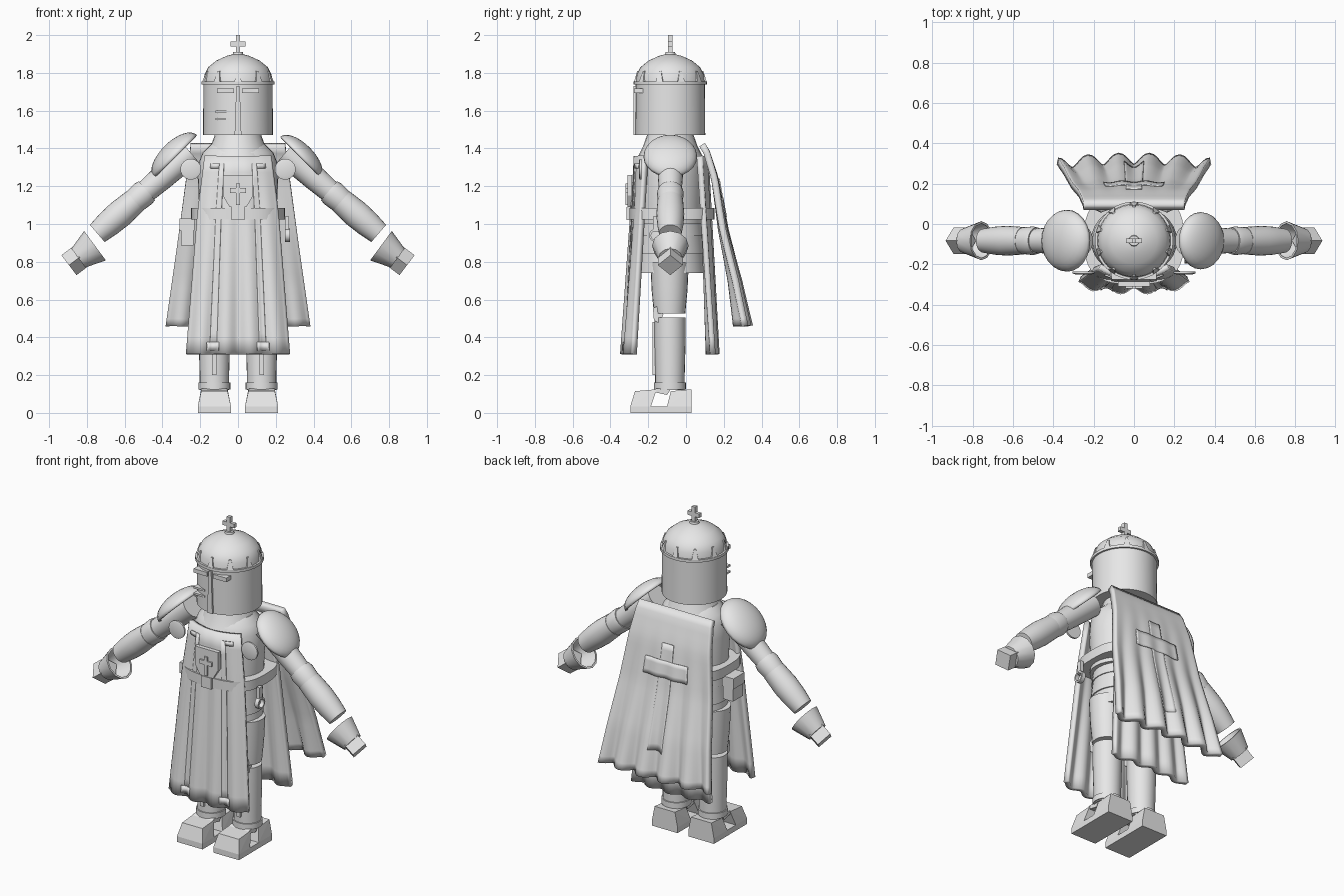
import bpy, bmesh, math
from mathutils import Vector

if "Cube" in bpy.data.objects:
    bpy.data.objects.remove(bpy.data.objects["Cube"])

CY = -0.083  # body axis depth
steel = bpy.data.materials.new("plain grey")
steel.diffuse_color = (0.8, 0.8, 0.8, 1)
steel.use_nodes = True
steel.node_tree.nodes["Principled BSDF"].inputs["Base Color"].default_value = steel.diffuse_color

def finish(name, bm, smooth=True):
    bmesh.ops.recalc_face_normals(bm, faces=bm.faces)
    me = bpy.data.meshes.new(name)
    bm.to_mesh(me); bm.free()
    me.materials.append(steel)
    ob = bpy.data.objects.new(name, me)
    bpy.context.collection.objects.link(ob)
    if smooth:
        bpy.ops.object.select_all(action='DESELECT')
        ob.select_set(True)
        bpy.context.view_layer.objects.active = ob
        bpy.ops.object.shade_smooth_by_angle(angle=math.radians(35))
    return ob

def tube(name, p0, p1, rings, n=24, sx=1.0, sy=1.0, power=1.0, caps=True):
    """Rings of (fraction along axis, radius); sx is sideways, sy is front-back."""
    p0, p1 = Vector(p0), Vector(p1)
    d = (p1 - p0).normalized()
    b = Vector((0, 1, 0)) if abs(d.y) < 0.9 else Vector((0, 0, 1))
    a = b.cross(d).normalized()
    bm, loops = bmesh.new(), []
    for t, r in rings:
        loop = []
        for i in range(n):
            k = 2 * math.pi * i / n
            c, s = math.cos(k), math.sin(k)
            c, s = math.copysign(abs(c) ** power, c), math.copysign(abs(s) ** power, s)
            loop.append(bm.verts.new(p0.lerp(p1, t) + a * c * r * sx + b * s * r * sy))
        loops.append(loop)
    for l, m in zip(loops, loops[1:]):
        for i in range(n):
            bm.faces.new((l[i], l[(i + 1) % n], m[(i + 1) % n], m[i]))
    if caps:
        bm.faces.new(loops[0]); bm.faces.new(loops[-1])
    return finish(name, bm)

def upright(name, zr, **kw):
    """Tube on the body axis from (height, radius) pairs."""
    x, y = kw.pop("x", 0), kw.pop("y", CY)
    z0, z1 = zr[0][0], zr[-1][0]
    return tube(name, (x, y, z0), (x, y, z1), [((z - z0) / (z1 - z0), r) for z, r in zr], **kw)

def box(name, x, y, z):
    return prism(name, [(x[0], z[0]), (x[1], z[0]), (x[1], z[1]), (x[0], z[1])], y[0], y[1])

def prism(name, pts, lo, hi, side=False):
    """Outline in xz pushed along y, or (side) outline in yz pushed along x."""
    bm = bmesh.new()
    put = (lambda p, d: (d, p[0], p[1])) if side else (lambda p, d: (p[0], d, p[1]))
    a = [bm.verts.new(put(p, lo)) for p in pts]
    b = [bm.verts.new(put(p, hi)) for p in pts]
    bm.faces.new(a); bm.faces.new(b)
    for i in range(len(pts)):
        j = (i + 1) % len(pts)
        bm.faces.new((a[i], a[j], b[j], b[i]))
    return finish(name, bm, False)

def sheet(name, f, u, v, nu, nv, thick):
    """Cloth from a surface function, given thickness."""
    bm = bmesh.new()
    g = [[bm.verts.new(f(u[0] + (u[1] - u[0]) * i / nu, v[0] + (v[1] - v[0]) * j / nv))
          for i in range(nu + 1)] for j in range(nv + 1)]
    for j in range(nv):
        for i in range(nu):
            bm.faces.new((g[j][i], g[j][i + 1], g[j + 1][i + 1], g[j + 1][i]))
    ob = finish(name, bm)
    m = ob.modifiers.new("thickness", 'SOLIDIFY')
    m.thickness, m.offset = thick, 0
    return ob

def interp(z, pts):
    for (a, p), (b, q) in zip(pts, pts[1:]):
        if z >= b:
            return p + (q - p) * (z - a) / (b - a)
    return pts[-1][1]

# helmet, crown band and dome
upright("helmet", [(1.47, .17), (1.47, .185), (1.745, .183)], n=40)
upright("helmet_dome", [(1.745, .183), (1.79, .178), (1.83, .158), (1.865, .115), (1.89, .06), (1.90, .02)], n=40)
upright("crown_band", [(1.738, .184), (1.738, .194), (1.755, .194), (1.755, .184)], n=40)
upright("helmet_knob", [(1.89, .03), (1.91, .025)], n=12)
for i in range(10):
    k = 2 * math.pi * (i + .5) / 10
    bm = bmesh.new()
    vs = []
    for dz, w, r0 in ((1.75, .02, .19), (1.81, .006, .172)):
        for r, s in ((r0 - .012, -1), (r0 - .012, 1), (r0 + .003, 1), (r0 + .003, -1)):
            vs.append(bm.verts.new((r * math.cos(k) - s * w * math.sin(k),
                                    CY + r * math.sin(k) + s * w * math.cos(k), dz)))
    bmesh.ops.convex_hull(bm, input=vs)
    finish("crown_point", bm, False)

# cross on the helmet, face bars and breathing slots
box("top_cross_post", (-.011, .011), (CY - .012, CY + .012), (1.9, 2.0))
box("top_cross_bar", (-.04, .04), (CY - .011, CY + .011), (1.94, 1.965))
prism("nose_bar", [(-.018, 1.47), (.018, 1.47), (.009, 1.73), (-.009, 1.73)], -.277, -.25)
for s in (-1, 1):
    box("eye_slit", sorted((s * .02, s * .112)), (-.275, -.22), (1.693, 1.718))
for z in (1.55, 1.588):
    box("breath_slot", (-.12, -.045), (-.264, -.21), (z, z + .012))

# neck, torso, layered hip armour and belt
upright("neck", [(1.36, .17), (1.41, .145), (1.48, .12)])
upright("torso", [(1.0, .175), (1.1, .172), (1.25, .178), (1.33, .172), (1.38, .155), (1.42, .12)], n=32, sx=1.2)
for z, r in ((.94, .176), (.84, .182), (.74, .186)):
    upright("hip_plate", [(z, r - .02), (z, r), (z + .11, r - .012), (z + .11, r - .03)], n=32, sx=1.1)
upright("belt", [(1.025, .215), (1.025, .225), (1.085, .225), (1.085, .215)], y=-.075, n=40, sx=1.1, power=.7)
box("belt_buckle", (-.035, .035), (-.315, -.28), (1.02, 1.09))

# front and back tabard panels
def panel(front, lift=0):
    def f(u, z):
        k = (1.36 - z) / 1.05
        x = u * interp(z, [(1.36, .17), (1.05, .21), (.31, .27)])
        fold = .016 * k * math.cos(u * 4 * math.pi)
        bend = (.05 - .02 * k) * u * u
        y = (-.262 - .058 * k + bend + fold - lift) if front else (.105 + .042 * k - bend * .7 + fold)
        return (x, y, z)
    return f

sheet("front_tabard", panel(True), (-1, 1), (1.36, .31), 40, 12, .03)
sheet("back_tabard", panel(False), (-1, 1), (1.36, .31), 40, 12, .03)
for s in (-1, 1):
    sheet("tabard_stripe", panel(True, .017), (s * .42, s * .56), (1.32, .34), 4, 12, .008)
    sheet("stripe_top", panel(True, .02), (s * .56, s * .82), (1.32, 1.295), 3, 1, .008)
    sheet("stripe_foot", panel(True, .02), (s * .38, s * .62), (.375, .33), 4, 1, .008)

# chest shield with cross
prism("chest_shield", [(-.08, 1.26), (-.08, 1.15), (-.045, 1.09), (.045, 1.09), (.08, 1.15), (.08, 1.26)], -.31, -.285)
box("shield_cross_post", (-.011, .011), (-.32, -.31), (1.10, 1.215))
box("shield_cross_bar", (-.042, .042), (-.32, -.31), (1.165, 1.19))

# cape with folds growing towards the hem, and its raised cross
def cape(lift=0):
    def f(u, z):
        k = (1.42 - z) / .96
        x = u * (.25 + .13 * k)
        y = interp(z, [(1.42, .085), (1.38, .11), (1.24, .155), (.97, .2), (.7, .265), (.46, .31)])
        fold = .028 * k * k * math.cos(u * 5 * math.pi + math.pi) - .025 * k * u * u
        return (x, y + fold + lift, z)
    return f

sheet("cape", cape(), (-1, 1), (1.42, .46), 50, 24, .035)
sheet("cape_cross_post", cape(.019), (-.14, .14), (1.24, .62), 8, 16, .008)
sheet("cape_cross_bar", cape(.02), (-.5, .5), (1.14, 1.04), 20, 4, .008)

# hip pouch and hanging ring
box("pouch", (-.302, -.235), (-.13, -.03), (.885, 1.02))
box("pouch_flap", (-.309, -.23), (-.135, -.025), (.965, 1.03))
tube("belt_ring", (.25, -.16, .94), (.275, -.16, .94), [(0, .025), (0, .035), (1, .035), (1, .025), (0, .025)], n=16, caps=False)
box("ring_strap", (.25, .27), (-.175, -.145), (.96, 1.04))

for s in (-1, 1):
    # arm segments along one sloping line
    def arm(t):
        return (s * (.25 + .495 * t), CY, 1.377 - .427 * t)
    tube("upper_arm", arm(0), arm(.62), [(0, .07), (.5, .066), (1, .055)])
    tube("elbow_ring", arm(.47), arm(.6), [(0, .066), (.3, .071), (1, .066)])
    tube("forearm", arm(.6), arm(1), [(0, .068), (.4, .074), (.7, .07), (1, .06)])
    # gauntlet cuff and square fist
    w, h = Vector((s * .757, CY, .885)), Vector((s * .845, CY, .82))
    tube("gauntlet_cuff", w, h, [(0, .085), (0, .097), (1, .062), (1, .03)], n=12, caps=False)
    tube("fist", h - (h - w) * .25, (s * .895, CY, .782), [(0, .066), (1, .066)], n=4, power=1).rotation_euler = (0, 0, 0)
    # shoulder plate: half ellipsoid lying along the arm
    c, d = Vector((s * .33, CY, 1.355)), Vector((s * .71, 0, -.71))
    nrm = Vector((s * .71, 0, .71))
    bm = bmesh.new()
    bmesh.ops.create_uvsphere(bm, u_segments=24, v_segments=16, radius=1)
    bmesh.ops.delete(bm, geom=[v for v in bm.verts if v.co.z < -.01], context='VERTS')
    for v in bm.verts:
        x, y, z = v.co
        v.co = c + d * x * .15 + Vector((0, 1, 0)) * y * .142 + nrm * z * .07
    ob = finish("shoulder_plate", bm)
    m = ob.modifiers.new("thickness", 'SOLIDIFY')
    m.thickness = .012
    # armpit disc
    tube("armpit_disc", (s * .25, -.25, 1.29), (s * .25, -.235, 1.29), [(0, .04), (.3, .055), (1, .055)])
    # leg
    x = s * .125
    upright("thigh", [(.525, .083), (.65, .095), (.80, .102)], x=x, y=-.087)
    upright("shin", [(.12, .078), (.2, .078), (.38, .083), (.505, .083)], x=x, y=-.085)
    upright("ankle_band", [(.125, .085), (.16, .085)], x=x, y=-.085)
    prism("knee_cap", [(-.175, .555), (-.14, .57), (-.12, .52), (-.14, .475), (-.17, .49)], x - .055, x + .055, True)
    box("shin_plate", (x - .012, x + .012), (-.178, -.15), (.2, .48))
    # shoe: sole, toe block and heel block
    box("sole", (x - .088, x + .088), (-.295, .03), (0, .035))
    for name, y0, y1, t0, t1 in (("toe_cap", -.295, -.185, -.27, -.155), ("heel_block", -.10, .03, -.08, .03)):
        bm = bmesh.new()
        vs = [bm.verts.new((x + q * wd, y, z)) for q in (-1, 1)
              for y, z, wd in ((y0, .035, .088), (y1, .035, .088), (t0, .115, .07), (t1, .125, .07))]
        bmesh.ops.convex_hull(bm, input=vs)
        finish(name, bm, False)
    prism("instep", [(-.19, .115), (-.1, .095), (-.08, .125), (-.155, .13)], x - .068, x + .068, True)
